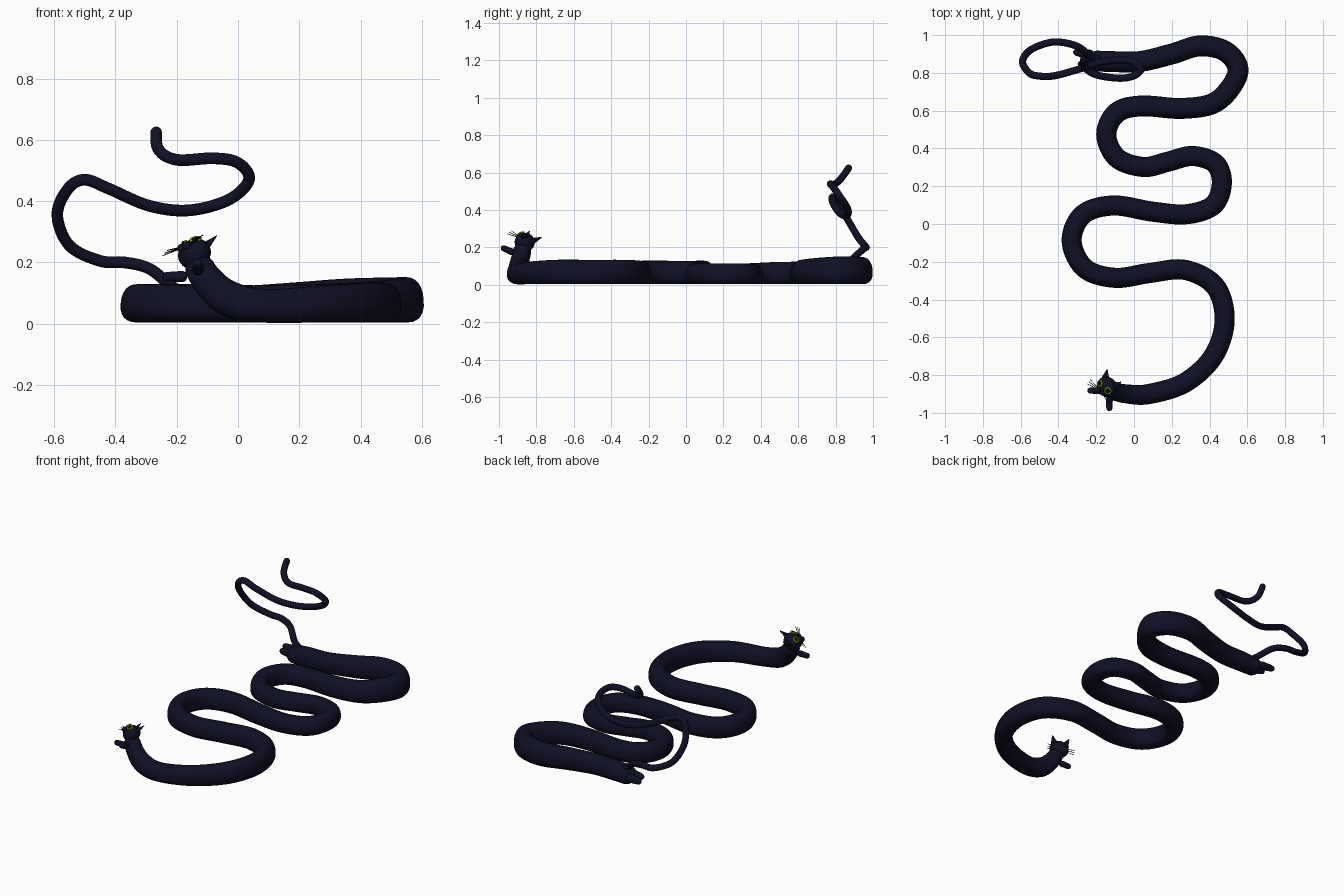
import bpy, bmesh, math
from mathutils import Vector, Matrix

if "Cube" in bpy.data.objects:
    bpy.data.objects.remove(bpy.data.objects["Cube"])


def material(name, rgb):
    m = bpy.data.materials.new(name)
    m.diffuse_color = (*rgb, 1)
    m.use_nodes = True
    m.node_tree.nodes["Principled BSDF"].inputs["Base Color"].default_value = m.diffuse_color
    return m


FUR = material("dark_fur", (0.005, 0.005, 0.019))
GREEN = material("eye_green", (0.2, 0.5, 0.01))
BLACK = material("pupil_black", (0.003, 0.003, 0.004))


def finish(name, bm, mat):
    bmesh.ops.recalc_face_normals(bm, faces=bm.faces)
    for f in bm.faces:
        f.smooth = True
    me = bpy.data.meshes.new(name)
    bm.to_mesh(me)
    bm.free()
    me.materials.append(mat)
    ob = bpy.data.objects.new(name, me)
    bpy.context.collection.objects.link(ob)
    return ob


def spline(pts, t):
    # Catmull-Rom through the control rows (x, y, z, half width, half height)
    n = len(pts) - 1
    i = min(int(t), n - 1)
    u = t - i
    a = pts[i - 1] if i else [2 * p - q for p, q in zip(pts[0], pts[1])]
    b, c = pts[i], pts[i + 1]
    d = pts[i + 2] if i + 2 <= n else [2 * p - q for p, q in zip(pts[n], pts[n - 1])]
    return [0.5 * (2 * q + (r - p) * u + (2 * p - 5 * q + 4 * r - s) * u * u
                   + (3 * q - p - 3 * r + s) * u ** 3) for p, q, r, s in zip(a, b, c, d)]


def tube(name, pts, mat=FUR, sides=24, steps=10, power=1.0, skew=0.0):
    # swept section with rounded ends
    n = len(pts) - 1
    ends = [0.003, 0.02, 0.06, 0.12, 0.2, 0.3, 0.4]
    ts = sorted(set([k / steps for k in range(n * steps + 1)]
                    + ends + [n - e for e in ends]))
    rows = [spline(pts, t) for t in ts]
    P = [Vector(r[:3]) for r in rows]
    dist = [0.0]
    for a, b in zip(P, P[1:]):
        dist.append(dist[-1] + (b - a).length)
    bm = bmesh.new()
    rings = []
    for i, r in enumerate(rows):
        tan = (P[min(i + 1, len(P) - 1)] - P[max(i - 1, 0)]).normalized()
        side = Vector((0, 0, 1)).cross(tan).normalized()
        up = tan.cross(side)
        d = min(dist[i], dist[-1] - dist[i])
        f = max(0.03, math.sqrt(max(0, 1 - max(0, 1 - d / r[3]) ** 2)))
        ring = []
        for k in range(sides):
            a = 2 * math.pi * k / sides
            c, s = [math.copysign(abs(v) ** power, v) for v in (math.cos(a), math.sin(a))]
            ring.append(bm.verts.new(P[i] + side * c * r[3] * f * (1 - skew * s) + up * s * r[4] * f))
        rings.append(ring)
    for a, b in zip(rings, rings[1:]):
        for k in range(sides):
            j = (k + 1) % sides
            bm.faces.new((a[k], a[j], b[j], b[k]))
    bm.faces.new(rings[0])
    bm.faces.new(rings[-1])
    return finish(name, bm, mat)


# Long winding body lying on the ground: x, y, height
ground = [(0.08, -0.90, .11), (0.27, -0.84, .12), (0.42, -0.70, .13), (0.48, -0.51, .13),
          (0.43, -0.33, .13), (0.27, -0.243, .125), (0.08, -0.26, .122), (-0.10, -0.285, .12),
          (-0.26, -0.235, .125), (-0.33, -0.09, .125), (-0.27, 0.05, .125), (-0.11, 0.098, .125),
          (0.10, 0.065, .12), (0.28, 0.052, .112), (0.42, 0.10, .11), (0.465, 0.215, .11),
          (0.43, 0.32, .11), (0.31, 0.36, .108), (0.18, 0.33, .108), (0.05, 0.302, .11),
          (-0.09, 0.35, .112), (-0.147, 0.475, .118), (-0.09, 0.59, .12), (0.04, 0.625, .12),
          (0.26, 0.612, .125), (0.44, 0.65, .135), (0.55, 0.80, .147), (0.49, 0.91, .147),
          (0.35, 0.943, .143), (0.20, 0.90, .132), (0.03, 0.86, .12), (-0.12, 0.86, .115),
          (-0.25, 0.865, .10)]
body = [(-0.14, -0.868, 0.22, .045, .045), (-0.105, -0.885, 0.15, .047, .05),
        (-0.035, -0.90, 0.085, .05, .058)]
body += [(x, y, h / 2 + 0.004, .053 if y < 0.5 else .055, h / 2) for x, y, h in ground]
tube("body", body, power=0.85, skew=0.1)

# Raised curling tail
tail = [(-0.17, 0.87, .09), (-0.22, 0.88, .125), (-0.29, 0.935, .18), (-0.37, 0.96, .20),
        (-0.45, 0.96, .205), (-0.55, 0.92, .255), (-0.59, 0.86, .355), (-0.555, 0.80, .44),
        (-0.50, 0.783, .47), (-0.42, 0.785, .44), (-0.29, 0.82, .385), (-0.16, 0.86, .37),
        (-0.03, 0.865, .405), (0.036, 0.825, .47), (0.0, 0.785, .525), (-0.08, 0.772, .54),
        (-0.20, 0.79, .535), (-0.26, 0.83, .57), (-0.268, 0.88, .64)]
tube("tail", [(*p, .019, .019) for p in tail], sides=16, steps=8)

# Head frame: forward, left-right and up directions
L = Vector((0.7, -0.65, 0.3)).normalized()
F = Vector((-0.56, -0.24, 0.79))
F = (F - L * F.dot(L)).normalized()
U = F.cross(L)
C = Vector((-0.142, -0.862, 0.228))


def at(l, u, f):
    return C + L * l + U * u + F * f


def frame(pos, x, y, z):
    m = Matrix((x, y, z)).transposed().to_4x4()
    m.translation = pos
    return m


def ball(name, pos, size, mat=FUR):
    bm = bmesh.new()
    bmesh.ops.create_uvsphere(bm, u_segments=24, v_segments=14, radius=1)
    bm.transform(frame(pos, L * size[0], U * size[1], F * size[2]))
    return finish(name, bm, mat)


def limb(name, a, b, r0, r1):
    # short leg swelling to a paw
    m = a.lerp(b, 0.55)
    tube(name, [(*a, r0, r0), (*m, r0 * 0.85, r0 * 0.85), (*b, r1, r1)], sides=14, steps=6)


ball("head", C, (0.058, 0.052, 0.048))
ball("nose", at(0, -0.012, 0.056), (0.006, 0.004, 0.004), BLACK)

for s, side in ((-1, "left"), (1, "right")):
    ball(side + "_cheek", at(s * 0.012, -0.02, 0.042), (0.017, 0.014, 0.014))
    # Ear: cone flattened front to back
    axis = (U * 0.9 + L * s * 0.35).normalized()
    across = axis.cross(F).normalized()
    bm = bmesh.new()
    bmesh.ops.create_cone(bm, cap_ends=True, segments=16, radius1=1, radius2=0.08, depth=1)
    bm.transform(frame(at(s * 0.041, 0.054, 0), across * 0.026, F * 0.014, axis * 0.06))
    finish(side + "_ear", bm, FUR)
    # Eye: green ring around a dark pupil
    eye = at(s * 0.03, 0.012, 0.041)
    z = (F + L * s * 0.4 + U * 0.15).normalized()
    x = (L - z * L.dot(z)).normalized()
    y = z.cross(x)
    bm = bmesh.new()
    rings = [[bm.verts.new(eye + (x * math.cos(a) + y * math.sin(a)) * (0.016 + 0.0045 * math.cos(b))
                           + z * 0.0045 * math.sin(b))
              for b in [2 * math.pi * q / 8 for q in range(8)]]
             for a in [2 * math.pi * p / 24 for p in range(24)]]
    for p in range(24):
        for q in range(8):
            bm.faces.new((rings[p][q], rings[p - 1][q], rings[p - 1][q - 1], rings[p][q - 1]))
    finish(side + "_eye_ring", bm, GREEN)
    bm = bmesh.new()
    bmesh.ops.create_uvsphere(bm, u_segments=16, v_segments=8, radius=1)
    bm.transform(frame(eye, x * 0.014, y * 0.014, z * 0.005))
    finish(side + "_pupil", bm, BLACK)
    # Whiskers
    for k in (-1, 0, 1):
        a, b = at(s * 0.025, -0.02 + k * 0.006, 0.045), at(s * 0.085, -0.022 + k * 0.016, 0.05)
        tube(f"{side}_whisker_{k + 2}", [(*a, .002, .002), (*b, .0015, .0015)], sides=6, steps=4)
    # Front leg
    limb(side + "_front_leg", at(s * 0.025, -0.065, -0.04), at(s * 0.083, -0.1, 0.004), 0.02, 0.016)
    # Hind leg
    limb(side + "_hind_leg", Vector((-0.21, 0.868 - s * 0.025, 0.06)),
         Vector((-0.31 + 0.012 * s, 0.88 - s * 0.032, 0.06)), 0.027, 0.015)
